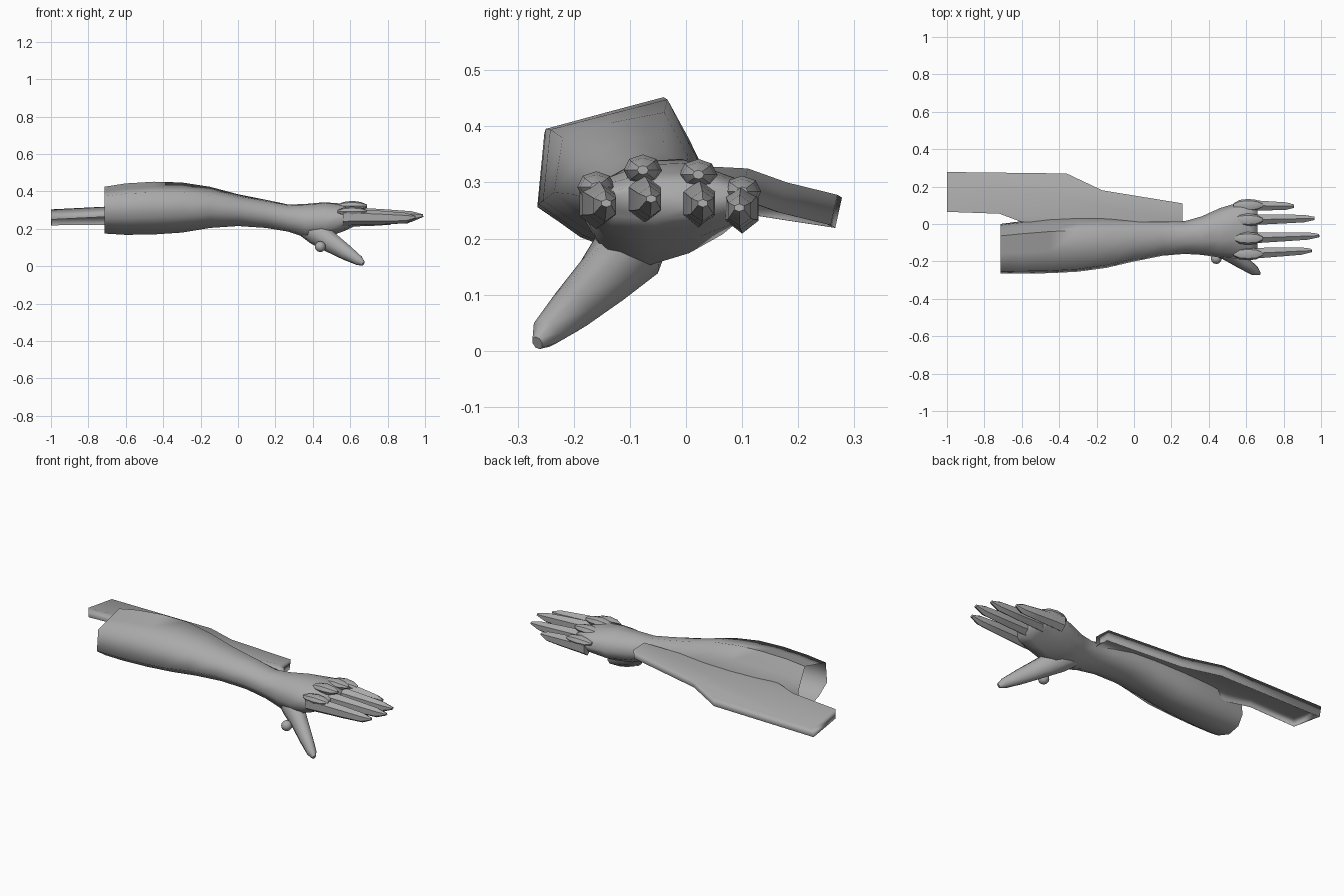
import bpy, bmesh, math
from mathutils import Vector

cube = bpy.data.objects.get("Cube")
if cube:
    bpy.data.objects.remove(cube, do_unlink=True)

grey = bpy.data.materials.new("plain grey")
grey.use_nodes = True
grey.diffuse_color = (0.4, 0.4, 0.4, 1)
grey.node_tree.nodes["Principled BSDF"].inputs["Base Color"].default_value = (0.4, 0.4, 0.4, 1)


def finish(name, bm, angle):
    bmesh.ops.recalc_face_normals(bm, faces=bm.faces)
    mesh = bpy.data.meshes.new(name)
    bm.to_mesh(mesh)
    bm.free()
    mesh.materials.append(grey)
    ob = bpy.data.objects.new(name, mesh)
    bpy.context.collection.objects.link(ob)
    bpy.ops.object.select_all(action="DESELECT")
    ob.select_set(True)
    bpy.context.view_layer.objects.active = ob
    bpy.ops.object.shade_smooth_by_angle(angle=math.radians(angle))
    return ob


def loft(name, rings, angle, open_start=False):
    """Skin closed rings of equal length and cap the ends."""
    bm = bmesh.new()
    loops = [[bm.verts.new(p) for p in ring] for ring in rings]
    for a, b in zip(loops, loops[1:]):
        for i in range(len(a)):
            j = (i + 1) % len(a)
            bm.faces.new((a[i], a[j], b[j], b[i]))
    if not open_start:
        bm.faces.new(loops[0])
    bm.faces.new(loops[-1])
    return finish(name, bm, angle)


def tube(name, path, sides, angle):
    """Tapering limb; path entries are (point, half width, half height)."""
    rings = []
    for k, (p, w, h) in enumerate(path):
        before, after = path[max(k - 1, 0)][0], path[min(k + 1, len(path) - 1)][0]
        along = (Vector(after) - Vector(before)).normalized()
        side = Vector((0, 0, 1)).cross(along).normalized()
        up = along.cross(side)
        turns = [2 * math.pi * i / sides + math.pi / 2 for i in range(sides)]
        rings.append([Vector(p) + side * w * math.cos(t) + up * h * math.sin(t) for t in turns])
    return loft(name, rings, angle)


# Forearm and palm: slanted elbow section, open at the elbow, blending to an oval hand
section = [(-.91, .6), (-.2, .8), (.52, 1), (.78, .48), (.95, .1), (1, -.45),
           (.75, -.88), (.2, -1), (-.45, -.75), (-1, -.35)]
oval = [(-.82, .55), (-.3, .95), (.3, 1), (.8, .65), (1, .1), (.85, -.4),
        (.4, -.75), (-.2, -1), (-.7, -.85), (-1, -.15)]
stations = [(-.715, -.265, 0, .175, .425), (-.6, -.265, .015, .168, .443),
            (-.45, -.263, .03, .17, .452), (-.3, -.255, .037, .18, .448),
            (-.15, -.235, .033, .205, .425), (0, -.2, .027, .215, .385),
            (.15, -.17, .02, .205, .355), (.27, -.16, .015, .185, .33),
            (.36, -.165, .04, .155, .333), (.46, -.18, .085, .15, .342),
            (.56, -.185, .115, .185, .335), (.62, -.18, .122, .212, .318),
            (.66, -.168, .112, .235, .298)]
rings = []
for x, y0, y1, z0, z1 in stations:
    f = min(max((x + .3) / .6, 0), 1)
    rings.append([(x, (y0 + y1) / 2 + (y1 - y0) / 2 * (a[0] + (b[0] - a[0]) * f),
                   (z0 + z1) / 2 + (z1 - z0) / 2 * (a[1] + (b[1] - a[1]) * f))
                  for a, b in zip(section, oval)])
loft("forearm_and_palm", rings, 75, open_start=True)

# Fingers: base y, tip x, tip y, height offset
fingers = {"index": (-.16, .95, -.142, 0), "middle": (-.077, .99, -.062, .008),
           "ring": (.022, .965, .03, 0), "little": (.1, .855, .095, -.008)}
for name, (y, tx, ty, dz) in fingers.items():
    path = []
    for f, w, h, z in [(0, .034, .046, .263), (.2, .033, .042, .263), (.55, .028, .036, .26),
                       (.86, .023, .028, .258), (1, .01, .007, .263)]:
        path.append(((.56 + (tx - .56) * f, y + (ty - y) * f, z + dz), w, h))
    tube(name + "_finger", path, 6, 40)

# Knuckle studs: long faceted caps over the finger roots
for name, top in [("index", .32), ("middle", .35), ("ring", .342), ("little", .312)]:
    y = fingers[name][0]
    path = [((.61 + d, y, top - .028), w, h) for d, w, h in
            [(-.078, .01, .008), (-.045, .029, .022), (0, .034, .028), (.045, .029, .022), (.08, .01, .008)]]
    tube(name + "_knuckle_stud", path, 8, 40)

# Thumb with its round stud
tube("thumb", [((.34, -.07, .225), .05, .055), ((.42, -.1, .18), .062, .068),
               ((.5, -.15, .125), .046, .056), ((.58, -.205, .073), .037, .043),
               ((.645, -.25, .032), .027, .028), ((.67, -.265, .014), .01, .013)], 8, 55)
bm = bmesh.new()
bmesh.ops.create_uvsphere(bm, u_segments=12, v_segments=8, radius=.029)
bmesh.ops.translate(bm, verts=bm.verts, vec=(.44, -.185, .105))
finish("thumb_stud", bm, 60)

# Arm guard: sloping plate with a wall all round, hollow below
outline = [(-1, .065, .304), (-.72, .055, .318), (-.6, .01, .325), (.26, .01, .33),
           (.26, .11, .325), (-.17, .18, .3), (-.36, .27, .278), (-1, .278, .273)]
bm = bmesh.new()
top = [bm.verts.new(p) for p in outline]
low = [bm.verts.new((x, y - .012 * (y > .1), z - .054)) for x, y, z in outline]
for i in range(len(top)):
    j = (i + 1) % len(top)
    bm.faces.new((top[i], low[i], low[j], top[j]))
bm.faces.new(top)
guard = finish("arm_guard", bm, 120)
shell = guard.modifiers.new("thickness", "SOLIDIFY")
shell.thickness = .006
shell.offset = -1
guard.modifiers.new("flat_top_shading", "WEIGHTED_NORMAL")
